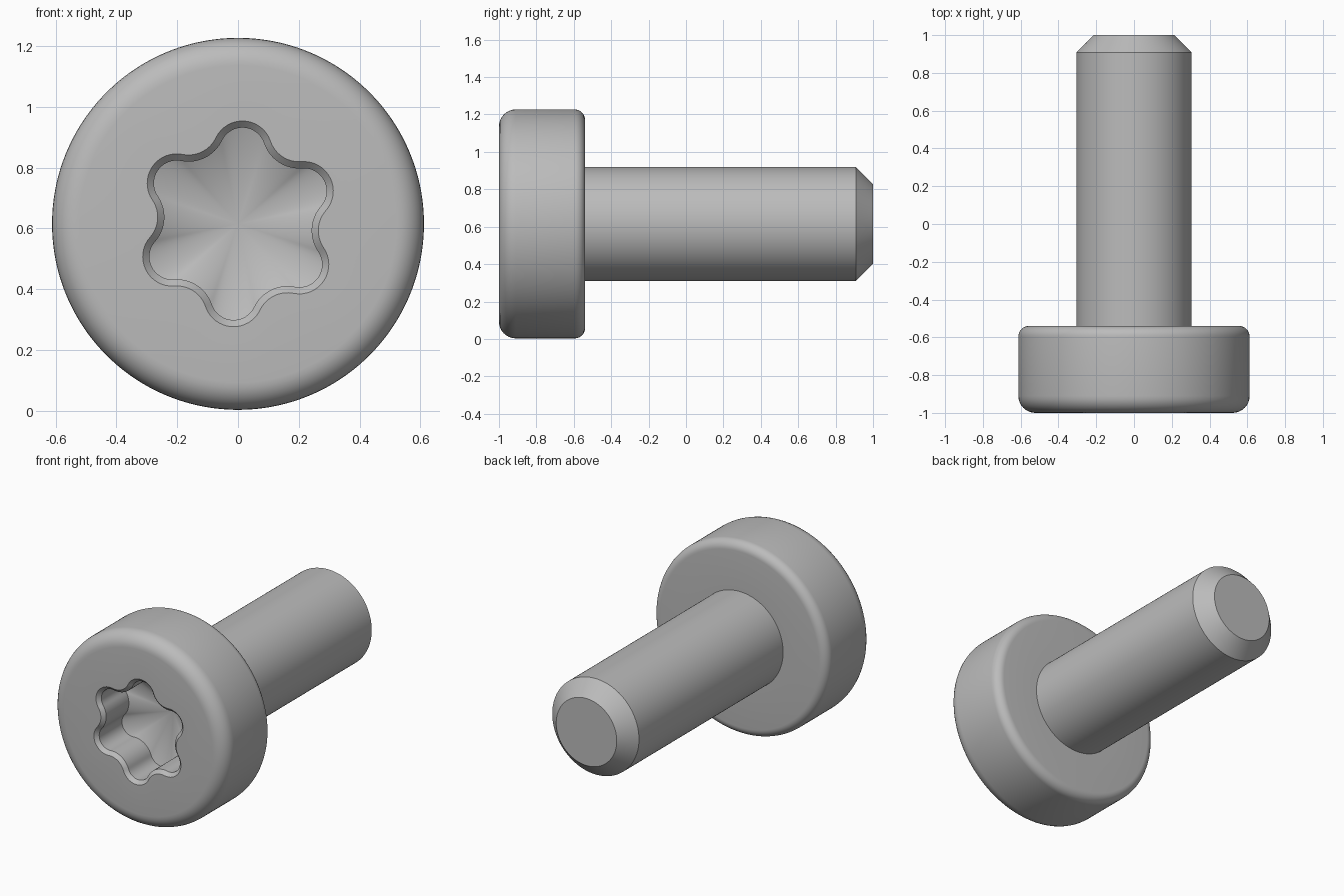
import bpy, bmesh
from math import sin, cos, pi, sqrt, atan2, radians
from mathutils import Vector

SIDES = 192              # points per ring, a multiple of six
AXIS_Z = 0.615           # height of the screw's axis
HEAD_R, SHANK_R = 0.612, 0.305
FRONT, HEAD_BACK, TIP = -1.0, -0.54, 1.0

old = bpy.data.objects.get("Cube")
if old:
    bpy.data.objects.remove(old)

steel = bpy.data.materials.new("grey steel")
steel.use_nodes = True
GREY = (0.5, 0.5, 0.5, 1)
steel.diffuse_color = GREY
steel.node_tree.nodes["Principled BSDF"].inputs["Base Color"].default_value = GREY


def arc(centre, radius, start, end, count):
    """Points on an arc, leaving out the last one."""
    return [centre + radius * Vector((cos(a), sin(a)))
            for a in (start + (end - start) * i / count for i in range(count))]


def lobe_outline(tip_r, valley_r, lobe_r):
    """Six-lobed outline of tangent arcs, starting at a lobe tip."""
    d, c = tip_r - lobe_r, cos(pi / 6)
    hollow_r = ((lobe_r**2 - d**2 - valley_r**2 + 2 * d * c * valley_r)
                / (2 * (valley_r - d * c - lobe_r)))
    lobe_c = Vector((d, 0))
    hollow_c = (valley_r + hollow_r) * Vector((cos(pi / 6), sin(pi / 6)))
    to_hollow = hollow_c - lobe_c
    turn = atan2(to_hollow.y, to_hollow.x)
    n = SIDES // 24
    half = arc(lobe_c, lobe_r, 0, turn, n)
    half += arc(hollow_c, hollow_r, turn + pi, pi + pi / 6, n)
    valley = valley_r * Vector((cos(pi / 6), sin(pi / 6)))
    # mirror the half lobe across the valley line
    line = Vector((cos(pi / 6), sin(pi / 6)))
    mirrored = [2 * p.dot(line) * line - p for p in reversed(half[1:])]
    sector = half + [valley] + mirrored
    points = []
    for k in range(6):
        a = radians(86.5) + k * pi / 3
        points += [Vector((p.x * cos(a) - p.y * sin(a), p.x * sin(a) + p.y * cos(a)))
                   for p in sector]
    return points


def circle(radius):
    return arc(Vector((0, 0)), radius, radians(86.5), radians(86.5) + 2 * pi, SIDES)


def fillet(centre_r, centre_y, radius, start, end, steps=8):
    """Radius and depth pairs round an edge."""
    return [(centre_r + radius * cos(a), centre_y + radius * sin(a))
            for a in (start + (end - start) * i / steps for i in range(steps + 1))]


def loft(name, rings, apex_y=None, cap_end=False):
    """Join (outline, y) rings with quads; close the start to a point, the end flat."""
    bm = bmesh.new()
    loops = [[bm.verts.new((p.x, y, AXIS_Z + p.y)) for p in pts] for pts, y in rings]
    for a, b in zip(loops, loops[1:]):
        for i in range(SIDES):
            j = (i + 1) % SIDES
            bm.faces.new((a[i], a[j], b[j], b[i]))
    if apex_y is not None:
        apex = bm.verts.new((0, apex_y, AXIS_Z))
        for i in range(SIDES):
            bm.faces.new((apex, loops[0][(i + 1) % SIDES], loops[0][i]))
    if cap_end:
        bm.faces.new(loops[-1])
    bmesh.ops.recalc_face_normals(bm, faces=bm.faces)
    mesh = bpy.data.meshes.new(name)
    bm.to_mesh(mesh)
    bm.free()
    mesh.materials.append(steel)
    obj = bpy.data.objects.new(name, mesh)
    bpy.context.collection.objects.link(obj)
    bpy.ops.object.select_all(action='DESELECT')
    obj.select_set(True)
    bpy.context.view_layer.objects.active = obj
    bpy.ops.object.shade_smooth_by_angle(angle=radians(28))
    return obj


# Head: conical socket floor, lobed wall, rim chamfer, rounded rim, back face
socket = lobe_outline(0.317, 0.243, 0.075)
socket_rim = lobe_outline(0.339, 0.265, 0.097)
f, b = 0.09, 0.055
profile = fillet(HEAD_R - f, FRONT + f, f, -pi / 2, 0)
profile += fillet(HEAD_R - b, HEAD_BACK - b, b, 0, pi / 2)
head_rings = [(socket, FRONT + 0.25), (socket, FRONT + 0.022), (socket_rim, FRONT)]
head_rings += [(circle(r), y) for r, y in profile]
head_rings.append((circle(SHANK_R), HEAD_BACK))
loft("head", head_rings, apex_y=FRONT + 0.35)

# Shank with a chamfered tip
shank_profile = [(SHANK_R, HEAD_BACK), (SHANK_R, TIP - 0.092), (0.213, TIP)]
loft("shank", [(circle(r), y) for r, y in shank_profile], cap_end=True)
